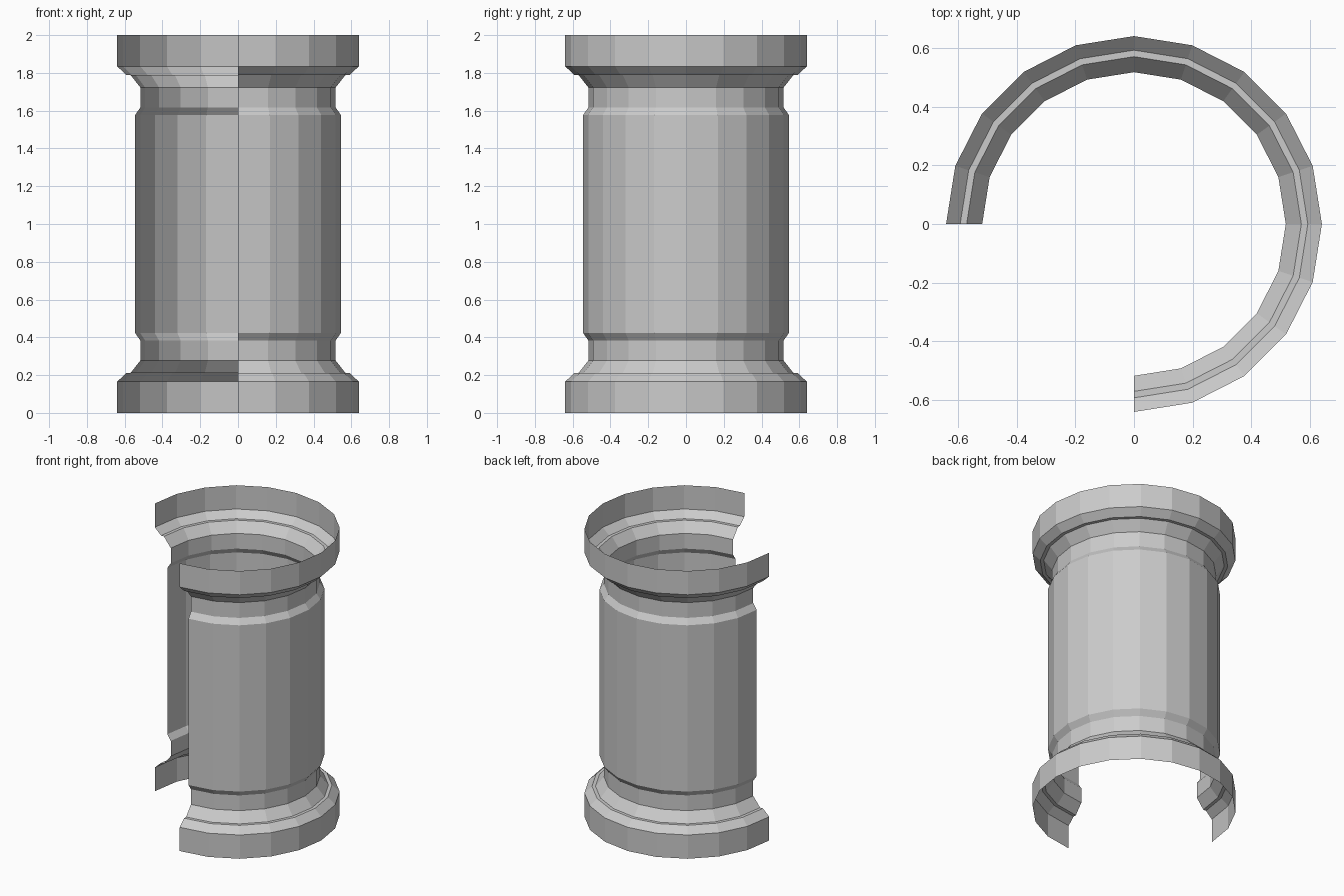
import bpy, bmesh
from math import radians

if "Cube" in bpy.data.objects:
    bpy.data.objects.remove(bpy.data.objects["Cube"])

# lower half of the wall profile (radius, height), mirrored about z = 1
half = [(0.64, 0), (0.64, 0.165), (0.592, 0.21), (0.57, 0.21),
        (0.517, 0.277), (0.517, 0.383), (0.544, 0.422)]
profile = half + [(r, 2 - z) for r, z in reversed(half)]

# open three-quarter shell, 18 degree facets, front-left quadrant missing
bm = bmesh.new()
verts = [bm.verts.new((0, -r, z)) for r, z in profile]
edges = [bm.edges.new(pair) for pair in zip(verts, verts[1:])]
bmesh.ops.spin(bm, geom=verts + edges, cent=(0, 0, 0), axis=(0, 0, 1),
               angle=radians(270), steps=15, use_duplicate=False)
bmesh.ops.recalc_face_normals(bm, faces=bm.faces)

# make the faces point outward
bm.normal_update()
if sum(f.normal.dot(f.calc_center_median() * f.calc_area()) for f in bm.faces
       if abs(f.normal.z) < 0.1) < 0:
    bmesh.ops.reverse_faces(bm, faces=bm.faces)

mesh = bpy.data.meshes.new("column_shell")
bm.to_mesh(mesh)
bm.free()
bpy.context.collection.objects.link(bpy.data.objects.new("column_shell", mesh))
